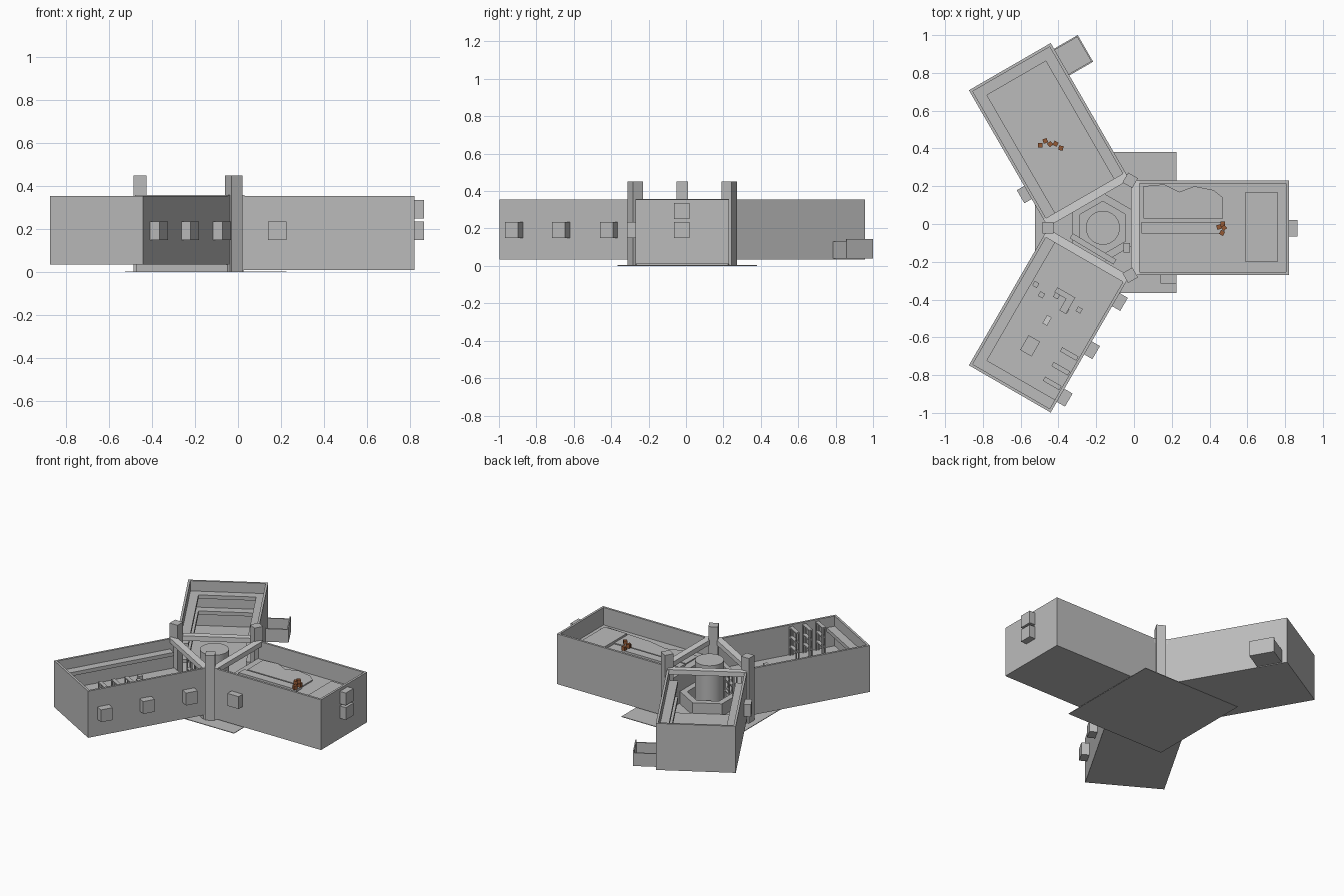
import bpy, bmesh
from math import radians, pi
from mathutils import Matrix, Vector

if "Cube" in bpy.data.objects:
    bpy.data.objects.remove(bpy.data.objects["Cube"])


def material(name, rgb):
    m = bpy.data.materials.new(name)
    m.use_nodes = True
    m.diffuse_color = (*rgb, 1)
    m.node_tree.nodes["Principled BSDF"].inputs["Base Color"].default_value = (*rgb, 1)
    return m


GREY = material("wall_grey", (0.5, 0.5, 0.5))
LIGHT = material("beam_light_grey", (0.65, 0.65, 0.65))
RUST = material("rust_brown", (0.3, 0.1, 0.035))

CENTRE = Matrix.Translation((-0.165, -0.02, 0))
WORLD = Matrix.Identity(4)
EAST, NORTH_WEST, SOUTH_WEST = (
    CENTRE @ Matrix.Rotation(radians(a), 4, 'Z') for a in (0, 120, 240))


def finish(name, bm, mat):
    bmesh.ops.recalc_face_normals(bm, faces=bm.faces)
    mesh = bpy.data.meshes.new(name)
    bm.to_mesh(mesh)
    bm.free()
    mesh.materials.append(mat)
    ob = bpy.data.objects.new(name, mesh)
    bpy.context.collection.objects.link(ob)
    return ob


def boxes(name, bounds, frame=WORLD, mat=GREY):
    """One object from boxes given as (x0, x1, y0, y1, z0, z1)."""
    bm = bmesh.new()
    for x0, x1, y0, y1, z0, z1 in bounds:
        place = Matrix.Translation(((x0 + x1) / 2, (y0 + y1) / 2, (z0 + z1) / 2))
        size = Matrix.Diagonal((x1 - x0, y1 - y0, z1 - z0, 1))
        bmesh.ops.create_cube(bm, size=1, matrix=frame @ place @ size)
    return finish(name, bm, mat)


def slab(name, outline, z0, z1, mat=GREY):
    """Flat outline raised to a slab."""
    bm = bmesh.new()
    face = bm.faces.new([bm.verts.new((x, y, z0)) for x, y in outline])
    top = bmesh.ops.extrude_face_region(bm, geom=[face])["geom"]
    bmesh.ops.translate(bm, vec=(0, 0, z1 - z0),
                        verts=[v for v in top if isinstance(v, bmesh.types.BMVert)])
    return finish(name, bm, mat)


def turned(x, y, degrees):
    return Matrix.Translation((x, y, 0)) @ Matrix.Rotation(radians(degrees), 4, 'Z')


# Wings: open-topped halls, open towards the hub
START, END, HALF, WALL, TOP = 0.165, 0.985, 0.25, 0.015, 0.355


def wing(name, frame, base, floor):
    boxes(name + "_walls", [
        (START, END, HALF - WALL, HALF, base, TOP),
        (START, END, -HALF, WALL - HALF, base, TOP),
        (END - WALL, END, WALL - HALF, HALF - WALL, base, TOP)], frame)
    boxes(name + "_floor", [(START, END - WALL, WALL - HALF, HALF - WALL, base, floor)], frame)
    boxes(name + "_lintel", [(0.15, 0.195, -HALF, HALF, 0.325, TOP + 0.003)], frame, LIGHT)


def ledge(name, frame, z, sides=(-1, 1)):
    inner = HALF - 0.07
    parts = [(END - 0.07, END - WALL, WALL - HALF, HALF - WALL, z, z + 0.025)]
    for s in sides:
        a, b = sorted((s * inner, s * (HALF - WALL)))
        parts.append((START + 0.03, END - 0.07, a, b, z, z + 0.025))
    boxes(name, parts, frame)


wing("east_wing", EAST, 0.01, 0.235)
wing("north_west_wing", NORTH_WEST, 0.035, 0.05)
wing("south_west_wing", SOUTH_WEST, 0.035, 0.15)
ledge("north_west_upper_ledge", NORTH_WEST, 0.26)
ledge("north_west_lower_ledge", NORTH_WEST, 0.15)
ledge("south_west_ledge", SOUTH_WEST, 0.26, sides=(-1,))

# Pillars at the hub corners
for i, a in enumerate((60, 180, 300)):
    frame = CENTRE @ Matrix.Rotation(radians(a), 4, 'Z')
    boxes(f"pillar_{i + 1}", [(0.26, 0.32, -0.03, 0.03, 0.004, 0.45)], frame)

# Ground plate and hub floor
boxes("ground_plate", [(-0.525, 0.225, -0.365, 0.38, 0, 0.004)])
corners = [CENTRE @ Matrix.Rotation(radians(a + d), 4, 'Z') @ Vector((0.31, 0, 0))
           for a in (60, 180, 300) for d in (-8, 8)]
slab("hub_floor", [(c.x, c.y) for c in corners], 0.004, 0.035)

# Hub column
bm = bmesh.new()
bmesh.ops.create_cone(bm, cap_ends=True, segments=32, radius1=0.09, radius2=0.09, depth=0.31,
                      matrix=CENTRE @ Matrix.Translation((0, 0, 0.19)))
column = finish("hub_column", bm, GREY)
bpy.context.view_layer.objects.active = column
column.select_set(True)
bpy.ops.object.shade_smooth_by_angle(angle=radians(35))
column.select_set(False)

# Counter ring around the column
bm = bmesh.new()
rings = []
for r, z in ((0.185, 0.035), (0.185, 0.12), (0.14, 0.12), (0.14, 0.035)):
    rings.append([bm.verts.new(CENTRE @ Matrix.Rotation(i * pi / 3 + pi / 6, 4, 'Z')
                               @ Vector((r, 0, z))) for i in range(6)])
for k in range(4):
    a, b = rings[k], rings[(k + 1) % 4]
    for i in range(6):
        j = (i + 1) % 6
        bm.faces.new((a[i], a[j], b[j], b[i]))
finish("hub_counter", bm, GREY)


# Open shelving
def rack(name, frame, length, depth, z0, z1, shelves, posts):
    parts = []
    for i in range(posts):
        x = i * (length - 0.008) / (posts - 1)
        for y in (0, depth - 0.008):
            parts.append((x, x + 0.008, y, y + 0.008, z0, z1))
    for i in range(shelves):
        z = z0 + (i + 1) * (z1 - z0) / shelves
        parts.append((0, length, 0, depth, z - 0.008, z))
    boxes(name, parts, frame)


rack("hub_rack", turned(-0.34, -0.075, -31), 0.27, 0.03, 0.035, 0.27, 3, 5)
for i in range(3):
    rack(f"storage_rack_{i + 1}", SOUTH_WEST @ turned(0.68 + i * 0.09, 0.13, 90),
         0.1, 0.025, 0.15, 0.345, 3, 2)

# Hub cabinet
boxes("hub_cabinet", [(-0.055, -0.02, -0.15, -0.1, 0.035, 0.15)])

# Window boxes on the outer walls
LOW, HIGH = (0.15, 0.235), (0.25, 0.335)
for i, u in enumerate((0.295, 0.59, 0.88)):
    boxes(f"south_west_window_box_{i + 1}", [(u - 0.04, u + 0.04, HALF, 0.3, *LOW)], SOUTH_WEST)
boxes("east_side_window_box", [(0.305, 0.39, -0.295, -HALF, *LOW)], EAST)
boxes("north_west_window_box", [(0.32, 0.4, HALF, 0.295, *LOW)], NORTH_WEST)
for name, (z0, z1) in (("lower", LOW), ("upper", HIGH)):
    boxes(f"east_end_{name}_box", [(END, 1.03, -0.045, 0.04, z0, z1)], EAST)

# Open balcony on the north-west wing
boxes("balcony", [(0.787, 0.95, -0.395, -HALF, 0.04, 0.05),
                  (0.787, 0.95, -0.395, -0.387, 0.05, 0.145),
                  (0.787, 0.795, -0.387, -HALF, 0.05, 0.13),
                  (0.942, 0.95, -0.387, -HALF, 0.05, 0.13)], NORTH_WEST)

# East wing ground patches, walkway and platform
slab("rough_ground_back", [(0.05, 0.03), (0.05, 0.2), (0.16, 0.21), (0.24, 0.17), (0.32, 0.2),
                           (0.42, 0.18), (0.47, 0.14), (0.47, 0.03)], 0.235, 0.243)
slab("rough_ground_front", [(0.05, -0.07), (0.05, -0.2), (0.17, -0.22), (0.28, -0.18),
                            (0.42, -0.21), (0.6, -0.22), (0.75, -0.23), (0.78, -0.19),
                            (0.75, -0.05), (0.48, -0.07)], 0.235, 0.242)
boxes("walkway", [(0.04, 0.48, -0.05, 0.01, 0.235, 0.25)])
boxes("platform", [(0.59, 0.76, -0.2, 0.17, 0.235, 0.255)])

# Furniture in the south-west wing
for i, (x, y) in enumerate(((-0.52, -0.32), (-0.49, -0.375), (-0.41, -0.38),
                            (-0.36, -0.455), (-0.29, -0.455))):
    boxes(f"stool_{i + 1}", [(-0.014, 0.014, -0.014, 0.014, 0.15, 0.185)], turned(x, y, 60))
boxes("corner_table", [(-0.03, 0.08, -0.03, 0.0, 0.15, 0.2),
                       (0.04, 0.08, -0.1, -0.03, 0.15, 0.2)], turned(-0.38, -0.35, -30))
boxes("desk", [(-0.045, 0.045, -0.035, 0.035, 0.15, 0.2)], turned(-0.55, -0.645, 60))
boxes("bright_crate", [(-0.025, 0.025, -0.014, 0.014, 0.15, 0.2)], turned(-0.46, -0.51, 60), LIGHT)

# Rust-coloured block clusters
CLUSTERS = (("east_rust_block", 0.25, ((0.47, 0.0), (0.45, -0.016), (0.476, -0.02), (0.466, -0.047))),
            ("north_west_rust_block", 0.05, ((-0.497, 0.418), (-0.47, 0.44), (-0.444, 0.423),
                                             (-0.415, 0.425), (-0.387, 0.402))))
for name, z, spots in CLUSTERS:
    for i, (x, y) in enumerate(spots):
        lift = z + 0.016 * (i % 3)
        boxes(f"{name}_{i + 1}", [(-0.012, 0.012, -0.012, 0.012, lift, lift + 0.026)],
              turned(x, y, 20 * i), RUST)
